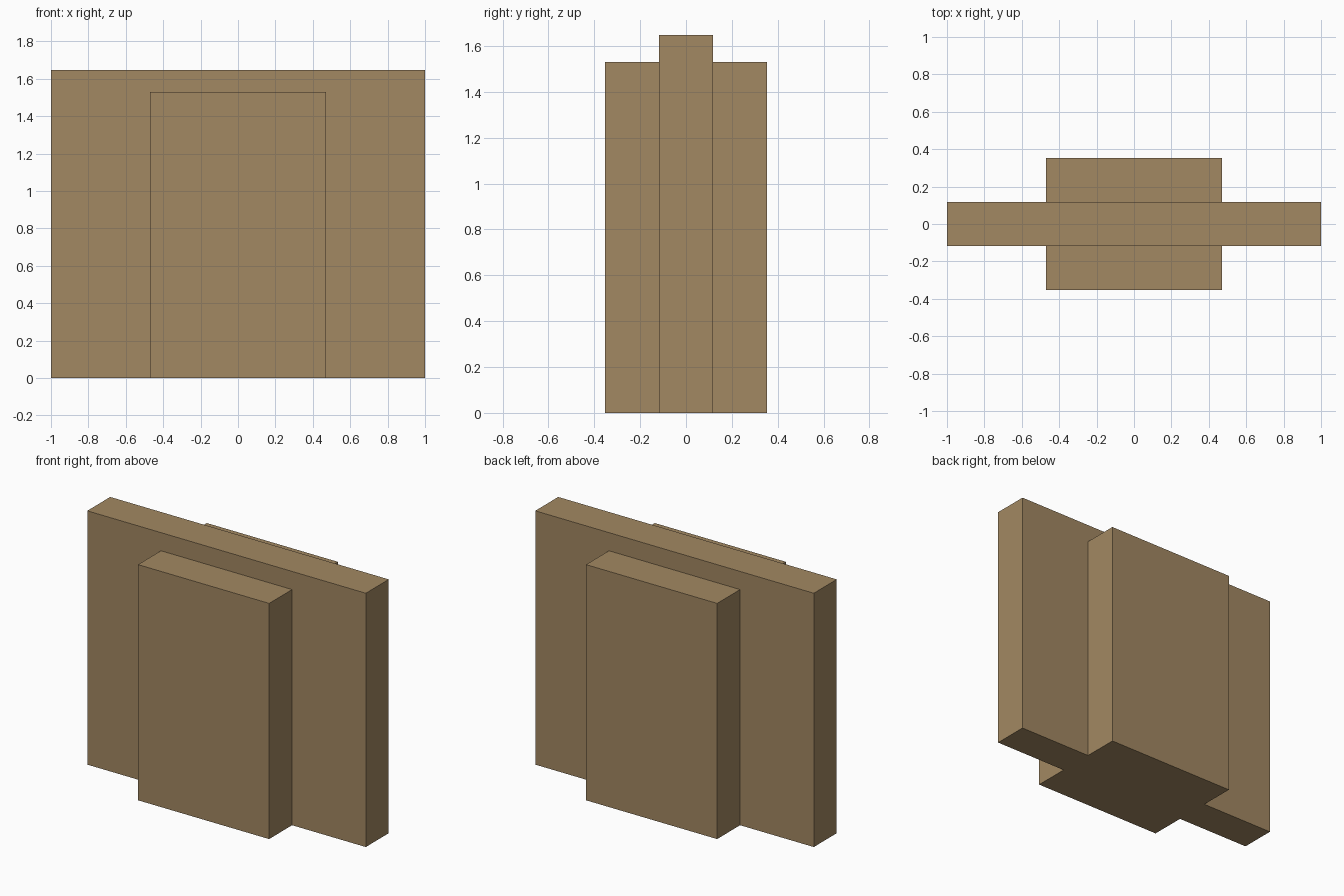
import bpy
import bmesh
from mathutils import Matrix, Vector

cube = bpy.data.objects.get("Cube")
if cube:
    bpy.data.objects.remove(cube, do_unlink=True)

UNIT = 2 / 17  # the model sits on a grid 17 cells wide

# Single flat tan colour
TAN = (0.361, 0.246, 0.122, 1)
tan = bpy.data.materials.new("tan")
tan.use_nodes = True
tan.diffuse_color = TAN
tan.node_tree.nodes["Principled BSDF"].inputs["Base Color"].default_value = TAN


def add_block(name, width, depth, height, y=0):
    """Box standing on the ground, measured in grid cells."""
    bm = bmesh.new()
    size = Vector((width, depth, height)) * UNIT
    centre = Vector((0, y, height / 2)) * UNIT
    bmesh.ops.create_cube(bm, size=1, matrix=Matrix.LocRotScale(centre, None, size))
    mesh = bpy.data.meshes.new(name)
    bm.to_mesh(mesh)
    bm.free()
    mesh.materials.append(tan)
    obj = bpy.data.objects.new(name, mesh)
    bpy.context.collection.objects.link(obj)
    return obj


# Wide central slab
add_block("main_slab", 17, 2, 14)

# Lower, narrower panels against the front and back
for name, side in (("front_panel", -1), ("back_panel", 1)):
    add_block(name, 8, 2, 13, y=2 * side)
